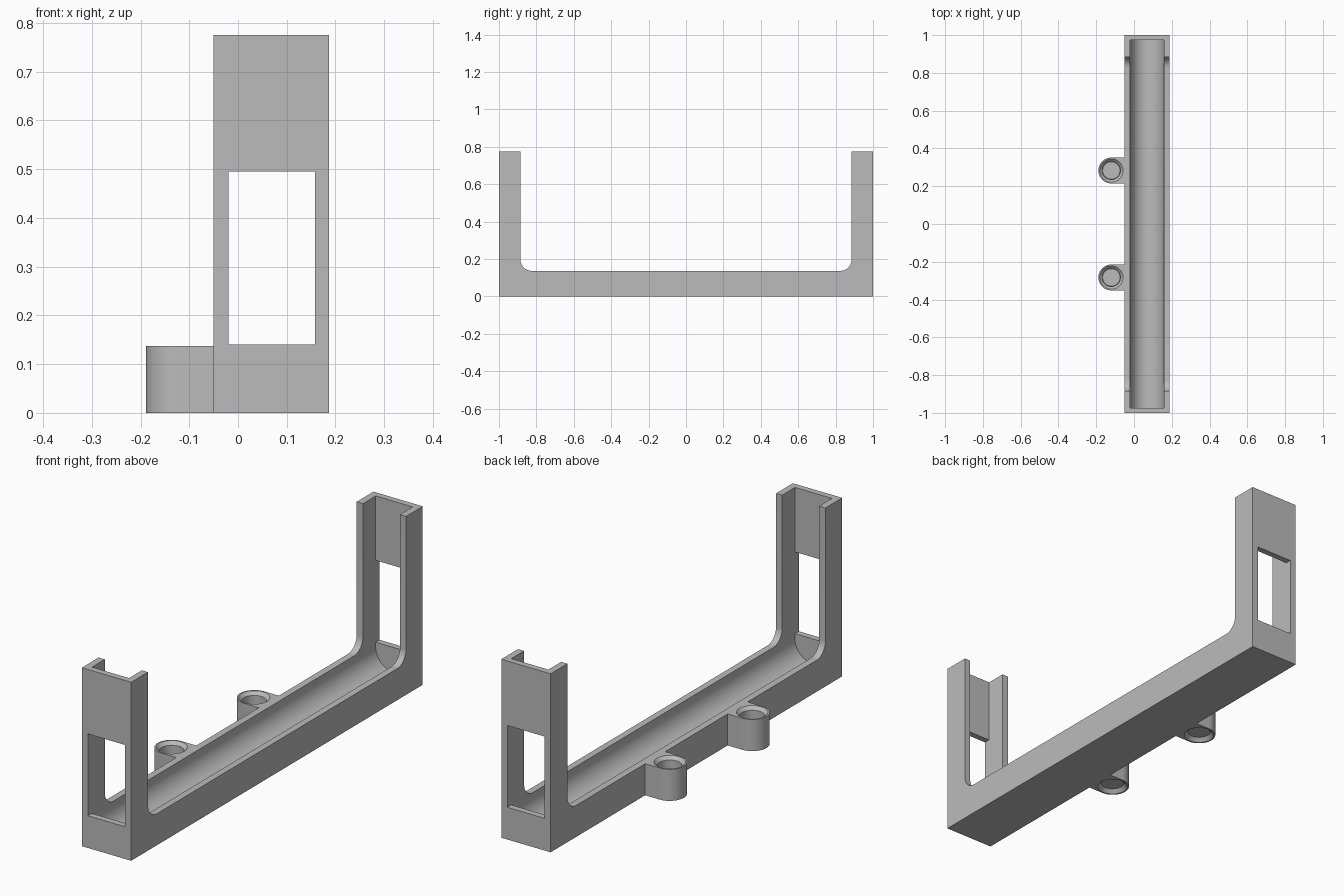
import bpy, bmesh
from math import pi, sin, cos
from mathutils import Vector

if "Cube" in bpy.data.objects:
    bpy.data.objects.remove(bpy.data.objects["Cube"])

grey = bpy.data.materials.new("plain grey")
grey.use_nodes = True
grey.diffuse_color = (0.5, 0.5, 0.5, 1)
grey.node_tree.nodes["Principled BSDF"].inputs["Base Color"].default_value = (0.5, 0.5, 0.5, 1)


def arc(cx, cy, r, start, end, n):
    """Points on an arc, angles in units of pi."""
    angles = [pi * (start + (end - start) * i / n) for i in range(n + 1)]
    return [(cx + r * cos(a), cy + r * sin(a)) for a in angles]


def prism(name, points, place, depth):
    """Extrude a flat outline; place maps its 2D points to 3D."""
    bm = bmesh.new()
    face = bm.faces.new([bm.verts.new(place(*p)) for p in points])
    top = bmesh.ops.extrude_face_region(bm, geom=[face])["geom"]
    bmesh.ops.translate(bm, vec=depth, verts=[v for v in top if isinstance(v, bmesh.types.BMVert)])
    bmesh.ops.recalc_face_normals(bm, faces=bm.faces)
    return finish(name, bm)


def cone(name, r1, r2, height, centre):
    bm = bmesh.new()
    bmesh.ops.create_cone(bm, cap_ends=True, segments=48, radius1=r1, radius2=r2, depth=height)
    bmesh.ops.translate(bm, vec=centre, verts=bm.verts)
    return finish(name, bm)


def finish(name, bm):
    mesh = bpy.data.meshes.new(name)
    bm.to_mesh(mesh)
    bm.free()
    mesh.materials.append(grey)
    ob = bpy.data.objects.new(name, mesh)
    bpy.context.collection.objects.link(ob)
    return ob


def activate(ob):
    bpy.ops.object.select_all(action='DESELECT')
    ob.select_set(True)
    bpy.context.view_layer.objects.active = ob


def combine(ob, tool, operation='DIFFERENCE'):
    tool.hide_render = True
    mod = ob.modifiers.new("cut", 'BOOLEAN')
    mod.operation, mod.object, mod.solver = operation, tool, 'EXACT'
    activate(ob)
    bpy.ops.object.modifier_apply(modifier=mod.name)
    bpy.data.objects.remove(tool)


left, right = -0.05, 0.187
in_left, in_right = -0.02, 0.158
height, rail, arm, fillet = 0.775, 0.137, 0.885, 0.06

# U-shaped bracket body with filleted inner corners
outline = [(-1, 0), (1, 0), (1, height), (arm, height)]
outline += arc(arm - fillet, rail + fillet, fillet, 0, -0.5, 10)
outline += arc(-arm + fillet, rail + fillet, fillet, 1.5, 1, 10)
outline += [(-arm, height), (-1, height)]
bracket = prism("bracket", outline, lambda y, z: (left, y, z), Vector((right - left, 0, 0)))

# Bolt lugs on the side
lug_x, lug_r = -0.12, 0.0685
for y in (-0.283, 0.283):
    shape = arc(lug_x, y, lug_r, 0.5, 1.5, 32) + [(left + 0.01, y - lug_r), (left + 0.01, y + lug_r)]
    lug = prism("lug", shape, lambda px, py: (px, py, 0), Vector((0, 0, rail)))
    combine(bracket, lug, 'UNION')

# Round-bottomed channel running between the end walls
radius = (in_right - in_left) / 2
mid = (in_left + in_right) / 2
section = [(in_right, 1)] + [(in_left, 1)] + arc(mid, 0.12, radius, 1, 2, 32)
channel = prism("channel_cutter", section, lambda x, z: (x, -0.973, z), Vector((0, 1.946, 0)))
combine(bracket, channel)

# Windows through both end walls
window = [(in_left, 0.14), (in_right, 0.14), (in_right, 0.495), (in_left, 0.495)]
for y in (-1.03, 0.93):
    combine(bracket, prism("window_cutter", window, lambda x, z: (x, y, z), Vector((0, 0.1, 0))))

# Bolt holes, chamfered at both ends
for y in (-0.283, 0.283):
    combine(bracket, cone("hole_cutter", 0.048, 0.048, 0.4, (lug_x, y, 0.07)))
    combine(bracket, cone("top_chamfer", 0.046, 0.062, 0.016, (lug_x, y, rail - 0.0078)))
    combine(bracket, cone("bottom_chamfer", 0.062, 0.046, 0.016, (lug_x, y, 0.0078)))

activate(bracket)
bpy.ops.object.shade_smooth_by_angle(angle=pi / 6)
